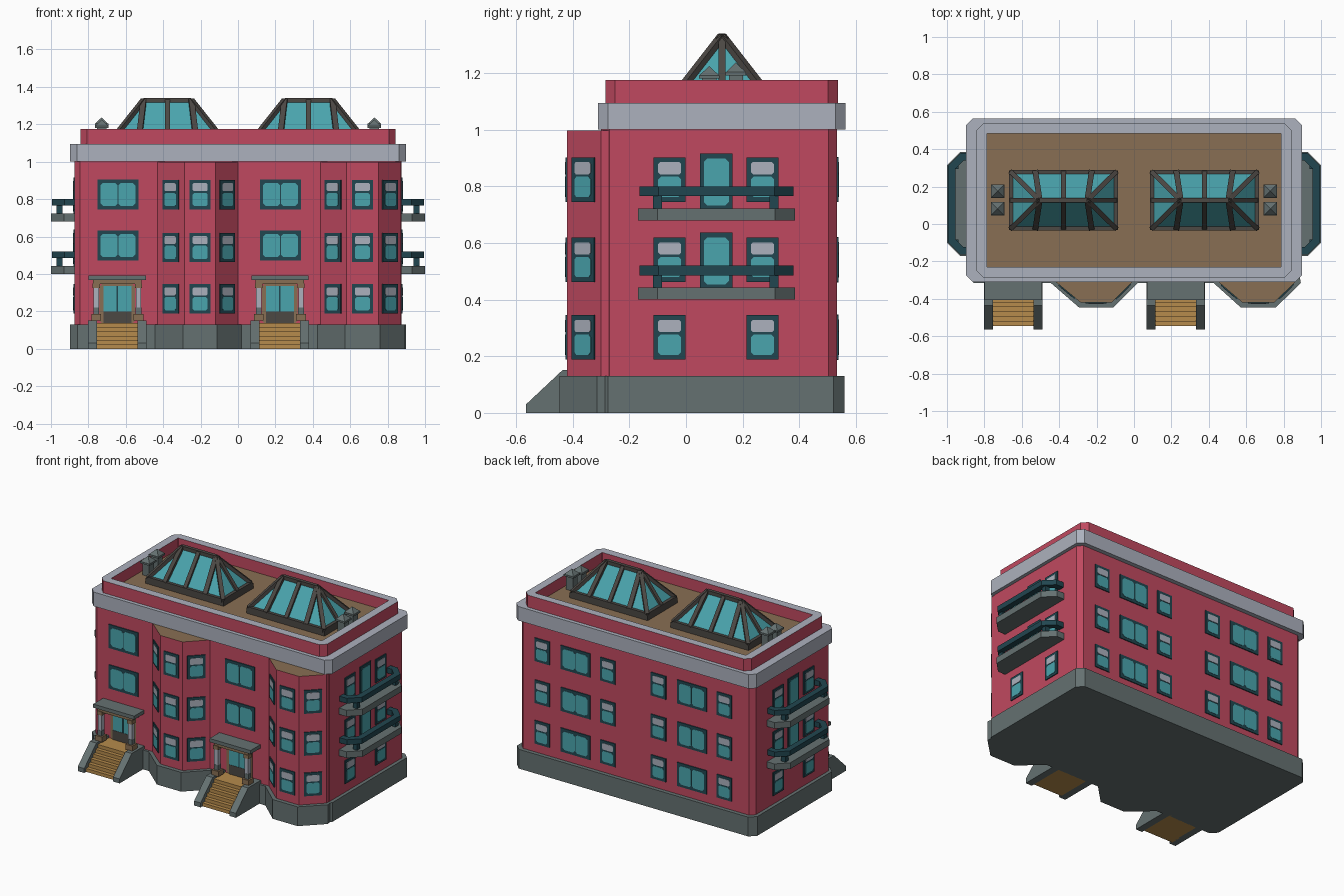
import bpy, bmesh, math
from mathutils import Vector, Matrix

if "Cube" in bpy.data.objects:
    bpy.data.objects.remove(bpy.data.objects["Cube"])

def lin(c):
    c /= 255
    return c / 12.92 if c <= 0.04045 else ((c + 0.055) / 1.055) ** 2.4

COLOURS = [("red_wall", (192, 73, 96)), ("stone_grey", (101, 113, 113)), ("pale_trim", (172, 177, 189)),
           ("dark_teal", (33, 70, 80)), ("glass_teal", (74, 165, 174)), ("tan_step", (182, 139, 76)),
           ("brown_roof", (137, 111, 83)), ("dark_frame", (76, 72, 68))]
MATS = []
for n, rgb in COLOURS:
    m = bpy.data.materials.new(n)
    m.diffuse_color = (*[lin(v) for v in rgb], 1)
    m.use_nodes = True
    m.node_tree.nodes["Principled BSDF"].inputs["Base Color"].default_value = m.diffuse_color
    MATS.append(m)
RED, STONE, PALE, DTEAL, GLASS, TAN, BROWN, DARK = range(8)

def finish(bm, name):
    bmesh.ops.recalc_face_normals(bm, faces=bm.faces)
    me = bpy.data.meshes.new(name)
    bm.to_mesh(me)
    bm.free()
    for m in MATS:
        me.materials.append(m)
    bpy.context.collection.objects.link(bpy.data.objects.new(name, me))

def prism(bm, pts, z0, z1, mat, top=None, M=Matrix()):
    """Extrude a flat outline from z0 to z1, optionally with another top colour."""
    lo = [bm.verts.new(M @ Vector((x, y, z0))) for x, y in pts]
    hi = [bm.verts.new(M @ Vector((x, y, z1))) for x, y in pts]
    n = len(pts)
    fs = [bm.faces.new((lo[i], lo[(i + 1) % n], hi[(i + 1) % n], hi[i])) for i in range(n)]
    fs.append(bm.faces.new(lo[::-1]))
    t = bm.faces.new(hi)
    for f in fs:
        f.material_index = mat
    t.material_index = mat if top is None else top

def rect(x0, x1, y0, y1, c=0.0):
    if not c:
        return [(x0, y0), (x1, y0), (x1, y1), (x0, y1)]
    return [(x0 + c, y0), (x1 - c, y0), (x1, y0 + c), (x1, y1 - c),
            (x1 - c, y1), (x0 + c, y1), (x0, y1 - c), (x0, y0 + c)]

def band(bm, outer, inner, z0, z1, mat, top=None, closed=True):
    n = len(outer)
    for i in range(n if closed else n - 1):
        j = (i + 1) % n
        prism(bm, [outer[i], outer[j], inner[j], inner[i]], z0, z1, mat, top)

def beam(bm, p, q, w, mat):
    p, q = Vector(p), Vector(q)
    M = Matrix.Translation(p) @ (q - p).to_track_quat('Z', 'Y').to_matrix().to_4x4()
    prism(bm, rect(-w / 2, w / 2, -w / 2, w / 2), 0, (q - p).length, mat, M=M)

def wall(x, y, z, nx, ny):
    """Local frame on a wall: x right, y up, z outward."""
    n = Vector((nx, ny, 0)).normalized()
    r = Vector((0, 0, 1)).cross(n)
    return Matrix(((r.x, 0, n.x, x), (r.y, 0, n.y, y), (0, 1, 0, z), (0, 0, 0, 1)))

def window(bm, kind, *place):
    M = wall(*place)
    def plate(w, h, cx, cy, d, mat, c=0.0):
        prism(bm, rect(cx - w / 2, cx + w / 2, cy - h / 2, cy + h / 2, c), -0.005, d, mat, M=M)
    if kind == "single":
        plate(.112, .157, 0, 0, .006, DTEAL)
        plate(.08, .043, 0, .040, .008, PALE, .006)
        plate(.08, .072, 0, -.026, .008, GLASS, .009)
    elif kind == "double":
        plate(.22, .16, 0, 0, .006, DTEAL)
        for s in (-1, 1):
            plate(.091, .125, s * .0475, 0, .008, GLASS, .014)
    else:
        plate(.115, .197, 0, 0, .006, DTEAL)
        plate(.088, .165, 0, -.002, .008, GLASS, .012)

BAYS = [(-.43, -.285, -.12, .0), (.44, .58, .75, .872)]
ROWS = (.267, .541, .824)
DOORS = (-.645, .224)

# stone base and brick body with two angled bays
bm = bmesh.new()
prism(bm, rect(-.897, .897, -.315, .56, .04), 0, .13, STONE)
for a, b, c, d in BAYS:
    prism(bm, [(a - .015, -.315), (b - .008, -.447), (c + .008, -.447), (d + .02, -.315), (d, -.2), (a, -.2)], 0, .13, STONE)
finish(bm, "stone_base")
bm = bmesh.new()
prism(bm, rect(-.874, .874, -.30, .533, .03), .12, 1.02, RED)
for a, b, c, d in BAYS:
    prism(bm, [(a, -.30), (b, -.42), (c, -.42), (d, -.30), (d, -.2), (a, -.2)], .12, .998, RED, BROWN)
finish(bm, "brick_walls")

# cornice, parapet and roof deck
bm = bmesh.new()
prism(bm, rect(-.897, .897, -.31, .563, .035), 1.0, 1.095, PALE)
finish(bm, "cornice")
bm = bmesh.new()
band(bm, rect(-.842, .842, -.285, .537, .035), rect(-.787, .787, -.23, .485, .003), 1.09, 1.176, RED, PALE)
finish(bm, "parapet")
bm = bmesh.new()
prism(bm, rect(-.79, .79, -.235, .49), 1.09, 1.1, BROWN)
finish(bm, "roof_deck")

# skylights: curb, hipped glass, bars
for s, nm in ((-1, "left"), (1, "right")):
    bm = bmesh.new()
    cx, cy, zb, zt = s * .377, .127, 1.135, 1.328
    hx, hy, r = .28, .15, .127
    prism(bm, rect(cx - .292, cx + .292, cy - .16, cy + .16), 1.095, zb, DARK)
    V = lambda x, y, z: (cx + x, cy + y, z)
    ridge = [V(-r, 0, zt), V(r, 0, zt)]
    base = [V(-hx, -hy, zb), V(hx, -hy, zb), V(hx, hy, zb), V(-hx, hy, zb)]
    g = [bm.verts.new(p) for p in base + ridge]
    for f in ((0, 1, 5, 4), (1, 2, 5), (2, 3, 4, 5), (3, 0, 4), (3, 2, 1, 0)):
        bm.faces.new([g[i] for i in f]).material_index = GLASS
    beam(bm, ridge[0], ridge[1], .024, DARK)
    for i in range(4):
        beam(bm, base[i], base[(i + 1) % 4], .024, DARK)
        beam(bm, base[i], ridge[i in (1, 2)], .026, DARK)
    for t in (-1, 1):
        beam(bm, V(0, t * hy, zb), V(0, 0, zt), .026, DARK)
        beam(bm, V(t * hx, 0, zb), V(t * r, 0, zt), .026, DARK)
        for u in (-1, 1):
            beam(bm, V(u * .15, t * hy, zb), V(u * r, 0, zt), .03, DARK)
    finish(bm, nm + "_skylight")

    # pair of roof vents with pyramid caps
    bm = bmesh.new()
    for y, dz in ((.082, 0), (.176, .012)):
        x, z = s * .729, 1.18 + dz
        prism(bm, rect(x - .025, x + .025, y - .025, y + .025), 1.095, z, STONE)
        prism(bm, rect(x - .036, x + .036, y - .036, y + .036), z, z + .012, STONE)
        bmesh.ops.create_cone(bm, segments=4, radius1=.05, radius2=0, depth=.034, cap_ends=True, matrix=
                              Matrix.Translation((x, y, z + .028)) @ Matrix.Rotation(math.pi / 4, 4, 'Z'))
    for f in bm.faces:
        f.material_index = STONE
    finish(bm, nm + "_roof_vents")

    # balconies: slab, posts and wrapped rail
    def outline(o):
        p = [(.86, -.17 + o), (.93 - o * .4, -.17 + o), (1 - o, -.10 + o * .4),
             (1 - o, .315 - o * .4), (.93 - o * .4, .385 - o), (.86, .385 - o)]
        return [(s * x, y) for x, y in p]
    bm = bmesh.new()
    for z in (.40, .68):
        prism(bm, outline(0), z, z + .042, STONE)
        band(bm, outline(.006), outline(.046), z + .085, z + .12, DTEAL, closed=False)
        for y in (-.1, .31):
            x = s * .955
            prism(bm, rect(x - .016, x + .016, y - .016, y + .016), z + .04, z + .09, DTEAL)
    finish(bm, nm + "_balconies")

    # side windows and balcony doors
    bm = bmesh.new()
    for z in ROWS:
        for y in (-.058, .27):
            window(bm, "single", s * .874, y, z, s, 0)
    for z in (.538, .817):
        window(bm, "balcony_door", s * .874, .107, z, s, 0)
    finish(bm, nm + "_side_windows")

# front windows
bm = bmesh.new()
for a, b, c, d in BAYS:
    for z in ROWS:
        window(bm, "single", (a + b) / 2, -.36, z, -.12, -(b - a))
        window(bm, "single", (b + c) / 2, -.42, z, 0, -1)
        window(bm, "single", (c + d) / 2, -.36, z, .12, -(d - c))
for x in DOORS:
    for z in (.552, .825):
        window(bm, "double", x + .003, -.30, z, 0, -1)
finish(bm, "front_windows")

# back windows
bm = bmesh.new()
for o in (0, .87):
    for z in ROWS:
        for x, kind in ((-.662, "single"), (-.42, "double"), (-.17, "single")):
            window(bm, kind, x + o, .533, z, 0, 1)
finish(bm, "back_windows")

# entrances: steps, side walls, porch and door
for x, nm in zip(DOORS, ("left", "right")):
    bm = bmesh.new()
    n = 6
    for i in range(n):
        prism(bm, rect(x - .115, x + .115, -.545 + i * .025, -.30), i * .137 / n, (i + 1) * .137 / n, TAN)
    finish(bm, nm + "_steps")
    bm = bmesh.new()
    side = [(-.565, 0), (-.565, .03), (-.435, .152), (-.30, .152), (-.30, 0)]
    swap = Matrix(((0, 0, 1, 0), (1, 0, 0, 0), (0, 1, 0, 0), (0, 0, 0, 1)))
    for s in (-1, 1):
        x0 = x + s * .132
        prism(bm, side, x0 - .024, x0 + .024, STONE, M=swap)
    finish(bm, nm + "_stair_walls")
    bm = bmesh.new()
    prism(bm, rect(x - .153, x + .153, -.405, -.29), .368, .392, STONE)
    prism(bm, rect(x - .13, x + .13, -.392, -.37), .345, .368, BROWN)
    for s in (-1, 1):
        px = x + s * .113
        for w, z0, z1, m in ((.026, .15, .185, BROWN), (.015, .185, .22, STONE),
                             (.014, .22, .325, PALE), (.019, .325, .35, BROWN)):
            prism(bm, rect(px - w, px + w, -.378 - w, -.378 + w), z0, z1, m)
        prism(bm, rect(px - .012, px + .012, -.378, -.29), .345, .368, BROWN)
    finish(bm, nm + "_porch")
    bm = bmesh.new()
    M = wall(x, -.30, .13, 0, -1)
    prism(bm, rect(-.095, .095, 0, .222, .02), -.005, .005, BROWN, M=M)
    prism(bm, rect(-.075, .075, .005, .205), -.005, .007, GLASS, M=M)
    prism(bm, rect(-.075, .075, .005, .07), -.005, .009, DARK, M=M)
    prism(bm, rect(-.004, .004, .07, .205), -.005, .009, DTEAL, M=M)
    finish(bm, nm + "_door")
